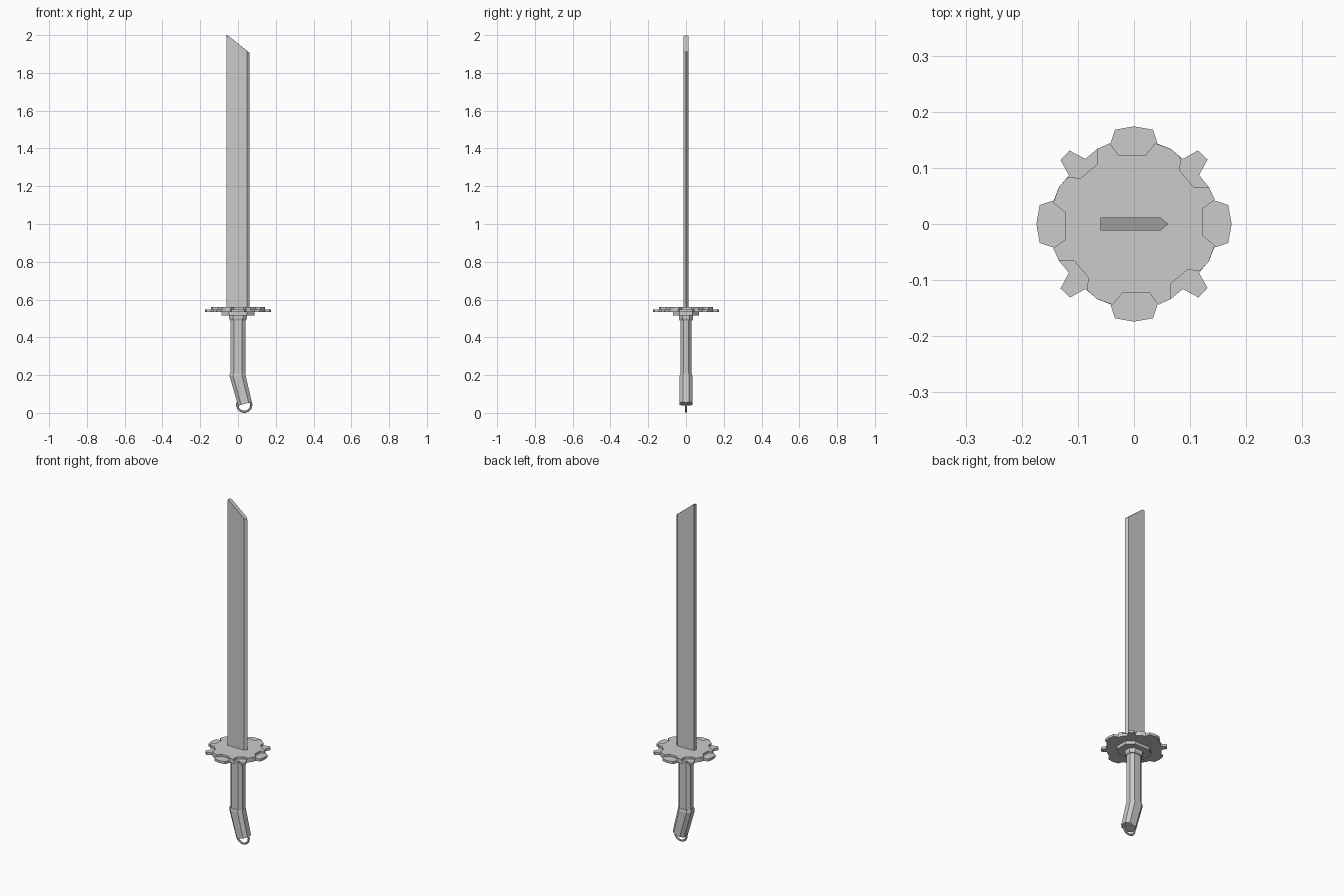
import bpy, bmesh, math
from mathutils import Vector

if "Cube" in bpy.data.objects:
    bpy.data.objects.remove(bpy.data.objects["Cube"])


def loft(name, rings):
    """Flat-faced solid joining rings of equal point count, bottom to top."""
    bm = bmesh.new()
    loops = [[bm.verts.new(p) for p in r] for r in rings]
    n = len(loops[0])
    bm.faces.new(loops[0][::-1])
    bm.faces.new(loops[-1])
    for a, b in zip(loops, loops[1:]):
        for i in range(n):
            j = (i + 1) % n
            bm.faces.new((a[i], a[j], b[j], b[i]))
    bmesh.ops.recalc_face_normals(bm, faces=bm.faces)
    me = bpy.data.meshes.new(name)
    bm.to_mesh(me)
    bm.free()
    ob = bpy.data.objects.new(name, me)
    bpy.context.collection.objects.link(ob)
    return ob


def oct_section(a, b, cx=0, z=0, slant=0, k=0.38):
    """Chamfered rectangle with half-widths a, b; slant tilts it along x."""
    c, d = a * (1 - k), b * (1 - k)
    c2, d2 = a * 0.55, b * 0.5
    pts = [(a, -d2), (a, d2), (c2, b), (-c2, b),
           (-a, d2), (-a, -d2), (-c2, -b), (c2, -b)]
    return [(cx + x, y, z + slant * x) for x, y in pts]


def plate(name, quarter, z0, z1):
    """Extruded outline: a quarter repeated four times about z."""
    pts = list(quarter)
    for _ in range(3):
        quarter = [(-y, x) for x, y in quarter]
        pts += quarter
    return loft(name, [[(x, y, z) for x, y in pts] for z in (z0, z1)])


# Blade: flat back, bevelled cutting edge on +x, slanted tip
section = [(-0.06, -0.012), (0.047, -0.012), (0.061, 0),
           (0.047, 0.012), (-0.06, 0.012), (-0.06, 0)]
tip = [1.993, 1.916, 1.906, 1.916, 1.993, 2.0]
section = section[:1] + [(-0.049, -0.012)] + section[1:4] + [(-0.049, 0.012)] + section[4:]
tip = [1.993, 1.995, 1.916, 1.906, 1.916, 1.995, 1.993, 2.0]
loft("blade", [[(x, y, 0.545) for x, y in section],
               [(x, y, z) for (x, y), z in zip(section, tip)]])

# Guard: lobed lower plate and notched upper plate
plate("guard_lobes",
      [(.168, -.034), (.174, 0), (.168, .034), (.143, .042), (.134, .065),
       (.116, .087), (.131, .115), (.114, .131), (.087, .116), (.065, .134),
       (.042, .143)], 0.534, 0.548)
plate("guard_disc",
      [(.144, -.038), (.122, -.02), (.123, .028), (.144, .043), (.134, .065),
       (.107, .065), (.082, .095), (.083, .118), (.067, .133), (.043, .142)],
      0.54, 0.56)

# Stepped collar under the guard
loft("collar_upper", [oct_section(0.088, 0.068, z=0.516), oct_section(0.088, 0.068, z=0.537)])
loft("collar_lower", [oct_section(0.042, 0.034, z=0.49), oct_section(0.047, 0.038, z=0.50),
                      oct_section(0.047, 0.038, z=0.52)])

# Grip and bent pommel
loft("grip", [oct_section(0.039, 0.029, z=0.19), oct_section(0.039, 0.029, z=0.50)])
loft("pommel", [oct_section(0.036, 0.034, 0.037, 0.048, 0.28),
                oct_section(0.043, 0.034, -0.002, 0.195),
                oct_section(0.041, 0.031, -0.002, 0.209)])

# Ring hanging from the pommel
bpy.ops.mesh.primitive_torus_add(major_segments=24, minor_segments=6, major_radius=0.037,
                                 minor_radius=0.006, location=(0.033, 0, 0.043),
                                 rotation=(math.pi / 2, 0, 0))
bpy.context.object.name = "pommel_ring"
